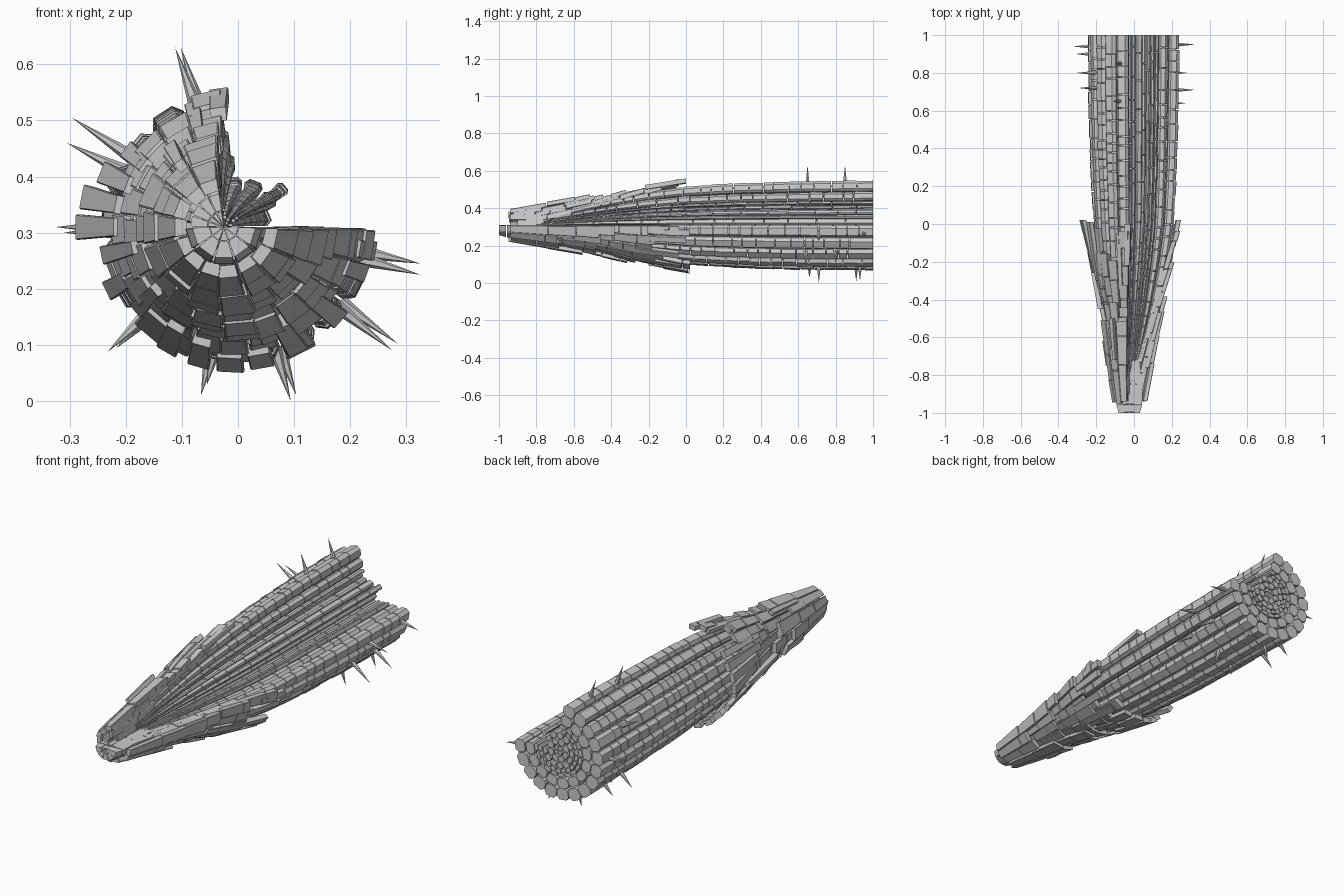
import bpy, bmesh, random
from math import sin, cos, radians, pi
from mathutils import Vector

if "Cube" in bpy.data.objects:
    bpy.data.objects.remove(bpy.data.objects["Cube"])

random.seed(7)
ZC = 0.31
# chamfered square used as the cross-section of every plant cell
CELL = [(.2, 0), (.8, 0), (1, .2), (1, .72), (.78, 1), (.22, 1), (0, .72), (0, .2)]
PLATE = [(0, 0), (1, 0), (1, .9), (.95, 1), (.05, 1), (0, .9)]


def interp(pts, y):
    if y <= pts[0][0]:
        return pts[0][1]
    for (a, ra), (b, rb) in zip(pts, pts[1:]):
        if y <= b:
            return ra + (rb - ra) * (y - a) / (b - a)
    return pts[-1][1]


def axis_x(y):
    return -0.025 * min(1, max(0, -y * 1.2))


def cell(bm, r_in, r_out, a0, a1, y0, y1, section, gap=.002):
    """One closed cell; r_in and r_out are functions of y, angles in radians."""
    loops = []
    for y in (y0, y1):
        ri, ro = r_in(y), r_out(y)
        g = min(gap / max((ri + ro) / 2, .01), (a1 - a0) * .12)
        loop = []
        for u, v in section:
            a = a0 + g + (a1 - a0 - 2 * g) * u
            r = ri + (ro - ri) * v
            loop.append(bm.verts.new((axis_x(y) + r * cos(a), y, ZC + r * sin(a))))
        loops.append(loop)
    n = len(section)
    for i in range(n):
        j = (i + 1) % n
        bm.faces.new((loops[0][i], loops[0][j], loops[1][j], loops[1][i]))
    bm.faces.new(loops[0][::-1])
    bm.faces.new(loops[1])


def finish(bm, name):
    bmesh.ops.recalc_face_normals(bm, faces=bm.faces)
    me = bpy.data.meshes.new(name)
    bm.to_mesh(me)
    bm.free()
    bpy.context.collection.objects.link(bpy.data.objects.new(name, me))


# root body: rings of long cell strands that converge on the tip
BODY = [(-.82, .03), (-.7, .062), (-.55, .105), (-.4, .143), (-.2, .185), (0, .213), (.3, .232), (.6, .24), (1, .245)]


def strand_ring(name, f0, f1, n, start_deg, end_deg, y_start, length, drop=0):
    bm = bmesh.new()
    step = radians(end_deg - start_deg) / n
    for i in range(n):
        a0 = radians(start_deg) + i * step
        mid = (a0 + step / 2) % (2 * pi)
        if drop and mid < radians(97) and random.random() < drop:
            continue
        top = f1 + random.uniform(-.015, .005)
        y = y_start + random.uniform(0, .08)
        while y < 1:
            y2 = y + length * random.uniform(.6, 1.4)
            if y2 > .96:
                y2 = 1.0
            g = .005 if y2 < 1 else 0
            k = top + random.uniform(-.012, .008)
            cell(bm, lambda t: f0 * interp(BODY, t), lambda t: k * interp(BODY, t),
                 a0, a0 + step, y, y2 - g, CELL)
            y = y2
    finish(bm, name)


strand_ring("outer_skin_strands", .76, 1.0, 15, 97, 360, -.72, .075)
strand_ring("cortex_strands", .55, .75, 12, 95, 360, -.74, .085)
strand_ring("inner_cortex_strands", .46, .54, 15, 92, 362, -.76, .10)
strand_ring("sheath_strands", .37, .45, 22, 0, 360, -.76, .11, .45)
strand_ring("core_outer_strands", .25, .36, 13, 0, 360, -.78, .12, .2)
strand_ring("core_middle_strands", .12, .24, 8, 0, 360, -.78, .14)
strand_ring("core_centre_strands", .01, .11, 4, 0, 360, -.80, .16)

# root cap: overlapping conical layers of plates with ragged rear edges
LAYERS = [
    ([(-.96, .088), (-.55, .160), (-.45, .182)], -.95, -.58, .022, 11, .16),
    ([(-.93, .066), (-.6, .132), (-.3, .203)], -.93, -.38, .022, 14, .12),
    ([(-.90, .048), (-.5, .137), (-.2, .222)], -.90, -.22, .022, 17, .10),
    ([(-.86, .032), (-.5, .117), (-.2, .205), (0, .256)], -.86, -.09, .026, 19, .11),
]
for k, (prof, ys, ye, thick, n, length) in enumerate(LAYERS):
    bm = bmesh.new()
    step = radians(263) / n
    for i in range(n):
        a0 = radians(97) + i * step
        y, end = ys + random.uniform(0, .02), ye + random.uniform(-.12, .12)
        while y < end - .03:
            y2 = min(y + length * random.uniform(.7, 1.4), end)
            lift = random.uniform(-.006, .006)
            tw = random.uniform(-.02, .02)
            outer = lambda t: interp(prof, t) + lift
            cell(bm, lambda t: max(.005, outer(t) - thick), outer,
                 a0 + tw, a0 + step + tw, y, y2 - .004, PLATE, .0015)
            y = y2
    finish(bm, "cap_layer_%d" % (k + 1))

# large loose flakes at the rear edge and upper side of the cap
bm = bmesh.new()
for deg, width, y0, y1, r0, r1 in [
        (98, 9, -.22, 0, .215, .25), (110, 8, -.35, -.05, .18, .238),
        (126, 9, -.72, -.50, .145, .185), (145, 9, -.33, -.02, .195, .245),
        (158, 10, -.3, .01, .205, .265), (169, 10, -.26, .02, .215, .285),
        (180, 10, -.24, .02, .215, .29), (192, 9, -.45, -.15, .18, .245),
        (206, 9, -.2, .0, .22, .262), (220, 9, -.4, -.12, .18, .235),
        (240, 10, -.25, 0, .212, .258), (254, 10, -.2, .01, .22, .26),
        (267, 12, -.12, .02, .235, .26), (280, 11, -.12, .01, .232, .256),
        (296, 10, -.3, -.03, .2, .25), (318, 10, -.28, -.04, .2, .25),
        (340, 9, -.2, 0, .215, .245), (350, 9, -.12, .02, .225, .25)]:
    ro = lambda t: interp([(y0, r0), (y1, r1)], t)
    cell(bm, lambda t: ro(t) - .024, ro, radians(deg - width / 2),
         radians(deg + width / 2), y0, y1, PLATE)
finish(bm, "cap_flakes")

# blunt tip: half-round bundle in front, closed ring behind
bm = bmesh.new()
TIP = [(-1, .056), (-.96, .068), (-.85, .072), (-.72, .05)]
for i in range(5):
    a = radians(180 + i * 36)
    for y0, y1 in ((-1, -.962), (-.958, -.85), (-.846, -.72)):
        cell(bm, lambda t: .026, lambda t: interp(TIP, t), a, a + radians(36), y0, y1, PLATE, .001)
        cell(bm, lambda t: .001, lambda t: .025, a, a + radians(36), y0 + .004, y1, PLATE, .0005)
for i in range(4):
    a = radians(97 + i * 20.75)
    cell(bm, lambda t: .03, lambda t: .06, a, a + radians(20.75), -.94, -.78, PLATE, .001)
    cell(bm, lambda t: .001, lambda t: .028, a, a + radians(20.75), -.9, -.76, PLATE, .001)
finish(bm, "root_tip")

# root hairs: thin spikes on the mature end, given by the point position
bm = bmesh.new()
for x, y, z in [(-.112, .65, .63), (-.102, .85, .63), (-.296, .72, .505), (-.305, .80, .46),
                (-.325, .94, .31), (-.31, .90, .30), (-.232, .75, .088), (-.217, .88, .094),
                (-.066, .91, .01), (-.055, .66, .03), (.094, .71, 0), (.104, .93, .01),
                (.275, .64, .09), (.285, .80, .102), (.325, .71, .225), (.325, .95, .245)]:
    tip = Vector((x, y, z))
    out = Vector((x, 0, z - ZC)).normalized()
    side = Vector((0, 1, 0)).cross(out)
    base = Vector((0, y, ZC)) + out * .225
    ring = [bm.verts.new(base + .013 * (cos(t * pi / 3) * side + sin(t * pi / 3) * Vector((0, 1, 0))))
            for t in range(6)]
    top = bm.verts.new(tip)
    for i in range(6):
        bm.faces.new((ring[i], ring[(i + 1) % 6], top))
    bm.faces.new(ring[::-1])
finish(bm, "root_hairs")
